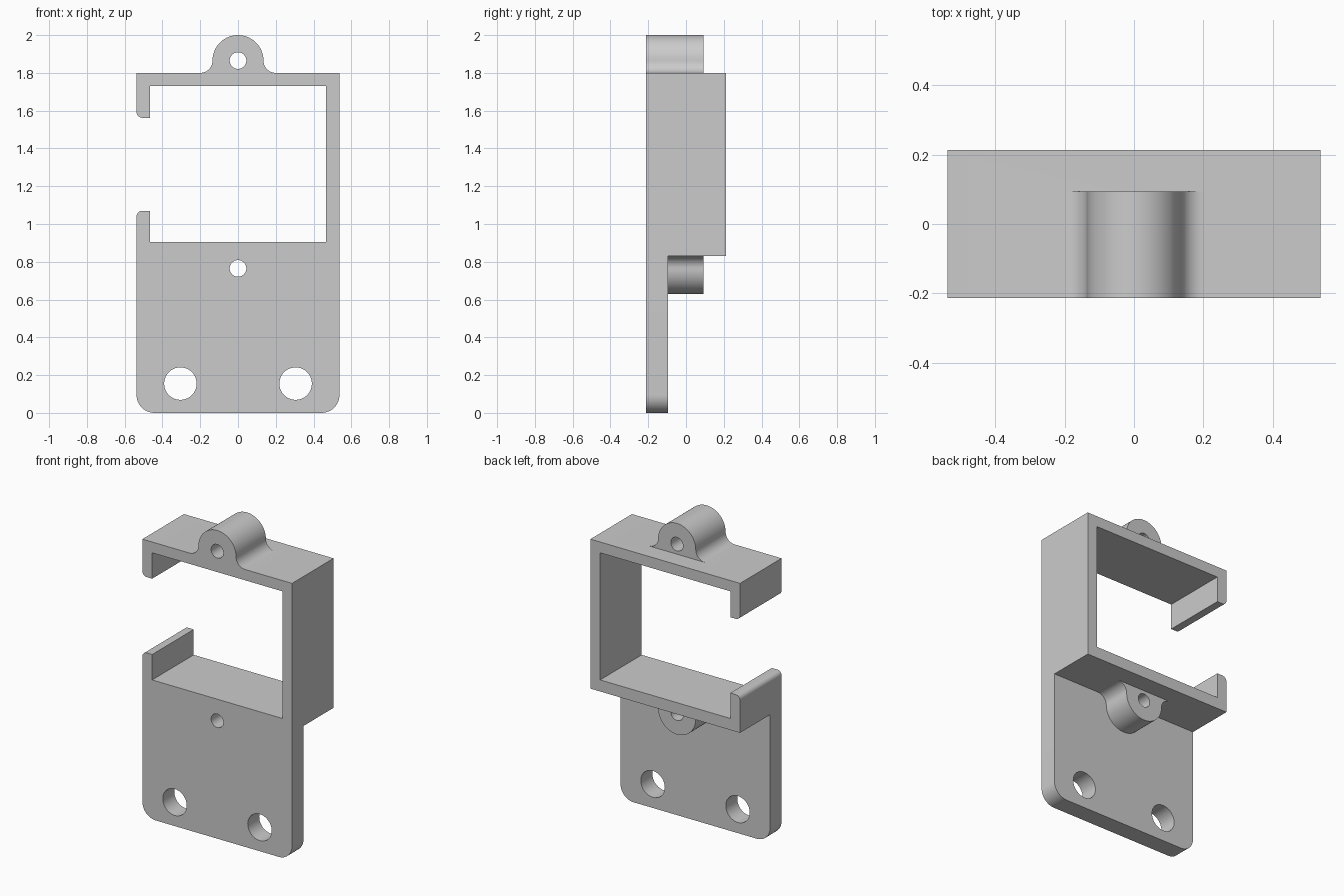
import bpy, bmesh
from math import sin, cos, radians

if "Cube" in bpy.data.objects:
    bpy.data.objects.remove(bpy.data.objects["Cube"], do_unlink=True)

W = 0.537                               # half width
FRONT, PLATE_BACK, LUG_BACK, BACK = -0.213, -0.095, 0.093, 0.213

grey = bpy.data.materials.new("plain grey")
grey.use_nodes = True
grey.diffuse_color = (0.6, 0.6, 0.6, 1)
grey.node_tree.nodes["Principled BSDF"].inputs["Base Color"].default_value = (0.6, 0.6, 0.6, 1)


def arc(cx, cz, r, start, end, steps=12):
    """Points along an arc in the x-z plane, angles in degrees."""
    angles = [radians(start + (end - start) * i / steps) for i in range(steps + 1)]
    return [(cx + r * cos(a), cz + r * sin(a)) for a in angles]


def extrude(name, outline, y0, y1):
    """Solid made by pushing an x-z outline from y0 to y1."""
    bm = bmesh.new()
    face = bm.faces.new([bm.verts.new((x, y0, z)) for x, z in outline])
    new = bmesh.ops.extrude_face_region(bm, geom=[face])["geom"]
    moved = [v for v in new if isinstance(v, bmesh.types.BMVert)]
    bmesh.ops.translate(bm, verts=moved, vec=(0, y1 - y0, 0))
    bmesh.ops.recalc_face_normals(bm, faces=bm.faces)
    mesh = bpy.data.meshes.new(name)
    bm.to_mesh(mesh)
    bm.free()
    mesh.materials.append(grey)
    obj = bpy.data.objects.new(name, mesh)
    bpy.context.collection.objects.link(obj)
    return obj


def combine(target, other, operation):
    """Join or cut with another solid, then discard it."""
    mod = target.modifiers.new(operation, 'BOOLEAN')
    mod.operation, mod.solver, mod.object = operation, 'EXACT', other
    bpy.context.view_layer.objects.active = target
    bpy.ops.object.modifier_apply(modifier=mod.name)
    bpy.data.objects.remove(other, do_unlink=True)


def lug_outline(base, up):
    """Round lug with filleted feet; up is 1 or -1."""
    r, f, sunk = 0.135, 0.065, 0.03
    pts = [(r + f, -sunk)] + arc(r + f, f, f, 270, 180)
    pts += arc(0, f, r, 0, 180, 36)[1:-1]
    pts += arc(-r - f, f, f, 0, -90) + [(-r - f, -sunk)]
    return [(x, base + up * z) for x, z in pts]


# Deep frame, open on one side between two lips
lip, inner = 0.03, 0.467
frame = [(W, 0.83), (W, 1.8), (-W, 1.8)]
frame += arc(-W + lip, 1.562 + lip, lip, 180, 270, 8)
frame += [(-inner, 1.562), (-inner, 1.73), (inner, 1.73), (inner, 0.905),
          (-inner, 0.905), (-inner, 1.07)]
frame += arc(-W + lip, 1.07 - lip, lip, 90, 180, 8) + [(-W, 0.83)]
bracket = extrude("bracket", frame, FRONT, BACK)

# Thin mounting plate with rounded lower corners
c = 0.095
plate = [(W, 0.87), (-W, 0.87)] + arc(-W + c, c, c, 180, 270) + arc(W - c, c, c, 270, 360)
combine(bracket, extrude("mounting_plate", plate, FRONT, PLATE_BACK), 'UNION')

# Screw lugs above and below the frame
combine(bracket, extrude("top_lug", lug_outline(1.8, 1), FRONT, LUG_BACK), 'UNION')
combine(bracket, extrude("lower_lug", lug_outline(0.83, -1), PLATE_BACK - 0.03, LUG_BACK), 'UNION')

# Screw holes and mounting holes
for x, z, r in ((0, 1.865, 0.044), (0, 0.765, 0.044), (-0.305, 0.155, 0.086), (0.305, 0.155, 0.086)):
    combine(bracket, extrude("hole", arc(x, z, r, 0, 360, 48)[:-1], -0.3, 0.3), 'DIFFERENCE')

# Smooth the rounded surfaces, keep the edges crisp
bpy.ops.object.select_all(action='DESELECT')
bracket.select_set(True)
bpy.context.view_layer.objects.active = bracket
bpy.ops.object.shade_smooth_by_angle(angle=radians(30))
